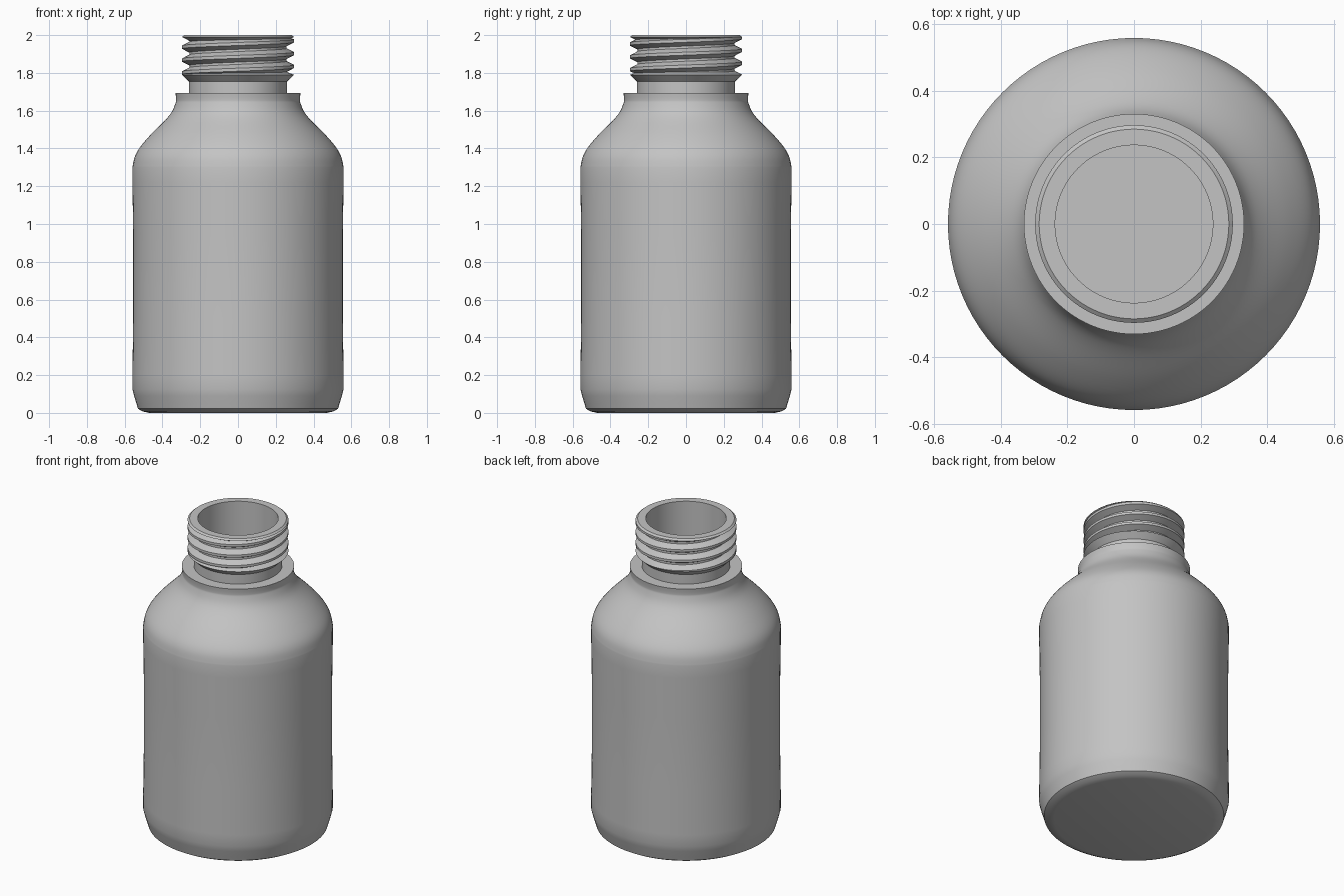
import bpy, math

SEG = 96
PITCH = 0.068
ROOT, CREST = 0.258, 0.297

cube = bpy.data.objects.get("Cube")
if cube:
    bpy.data.objects.remove(cube, do_unlink=True)

plastic = bpy.data.materials.new("grey plastic")
plastic.use_nodes = True
colour = (0.55, 0.55, 0.55, 1)
plastic.diffuse_color = colour
plastic.node_tree.nodes["Principled BSDF"].inputs["Base Color"].default_value = colour


def make_object(name, verts, faces):
    mesh = bpy.data.meshes.new(name)
    mesh.from_pydata(verts, [], faces)
    mesh.validate()
    mesh.materials.append(plastic)
    obj = bpy.data.objects.new(name, mesh)
    bpy.context.collection.objects.link(obj)
    bpy.ops.object.select_all(action='DESELECT')
    obj.select_set(True)
    bpy.context.view_layer.objects.active = obj
    bpy.ops.object.shade_smooth_by_angle(angle=math.radians(32))
    return obj


def lathe(name, profile):
    """Revolve a profile running from the outer base up and round to the inner floor."""
    verts, faces = [], []
    for r, z in profile:
        for i in range(SEG):
            a = math.tau * i / SEG
            verts.append((r * math.cos(a), r * math.sin(a), z))
    for j in range(len(profile) - 1):
        for i in range(SEG):
            k = (i + 1) % SEG
            faces.append((j * SEG + i, j * SEG + k, (j + 1) * SEG + k, (j + 1) * SEG + i))
    last = (len(profile) - 1) * SEG
    faces.append(tuple(reversed(range(SEG))))
    faces.append(tuple(range(last, last + SEG)))
    return make_object(name, verts, faces)


def smooth_curve(points, steps=5):
    """Round a run of profile points with a Catmull-Rom curve."""
    pts = [points[0]] + points + [points[-1]]
    out = []
    for p0, p1, p2, p3 in zip(pts, pts[1:], pts[2:], pts[3:]):
        for s in range(steps):
            t = s / steps
            out.append(tuple(0.5 * (2 * b + (c - a) * t + (2 * a - 5 * b + 4 * c - d) * t ** 2
                                    + (3 * b - a - 3 * c + d) * t ** 3)
                             for a, b, c, d in zip(p0, p1, p2, p3)))
    return out + [points[-1]]


# Bottle: base, body with faintly waisted label area, shoulder, collar, neck, hollow inside
base = [(0.47, 0), (0.505, 0.008), (0.53, 0.022)]
body = [(0.538, 0.05), (0.55, 0.09), (0.559, 0.125), (0.559, 0.2),
        (0.555, 0.5), (0.555, 0.95), (0.559, 1.22), (0.559, 1.3)]
shoulder = smooth_curve([(0.559, 1.3), (0.547, 1.355), (0.52, 1.405), (0.465, 1.47),
                         (0.385, 1.55), (0.35, 1.595), (0.331, 1.64), (0.328, 1.66),
                         (0.331, 1.693)])
neck = [(0.26, 1.693), (0.26, 1.755), (CREST, 1.79), (ROOT, 1.805),
        (ROOT, 1.97), (CREST, 1.99), (0.285, 2.0), (0.237, 2.0)]
inside = [(0.237, 1.66), (0.29, 1.6), (0.47, 1.4), (0.52, 1.3), (0.52, 0.12), (0.48, 0.04)]
lathe("bottle", base + body + shoulder[1:] + neck + inside)

# Screw thread: one ridge wound round the neck, levelled off at both ends
section = [(ROOT - 0.004, -0.030), (CREST, -0.008), (CREST, 0.008), (ROOT - 0.004, 0.030)]
low, high = 1.79, 1.99
turns = 4
verts, faces = [], []
for i in range(turns * SEG + 1):
    a = math.tau * i / SEG
    centre = 1.766 + PITCH * i / SEG
    for r, dz in section:
        z = min(max(centre + dz, low), high)
        verts.append((r * math.cos(a), r * math.sin(a), z))
for i in range(turns * SEG):
    for j in range(3):
        p = i * 4 + j
        faces.append((p, p + 4, p + 5, p + 1))
make_object("screw_thread", verts, faces)
